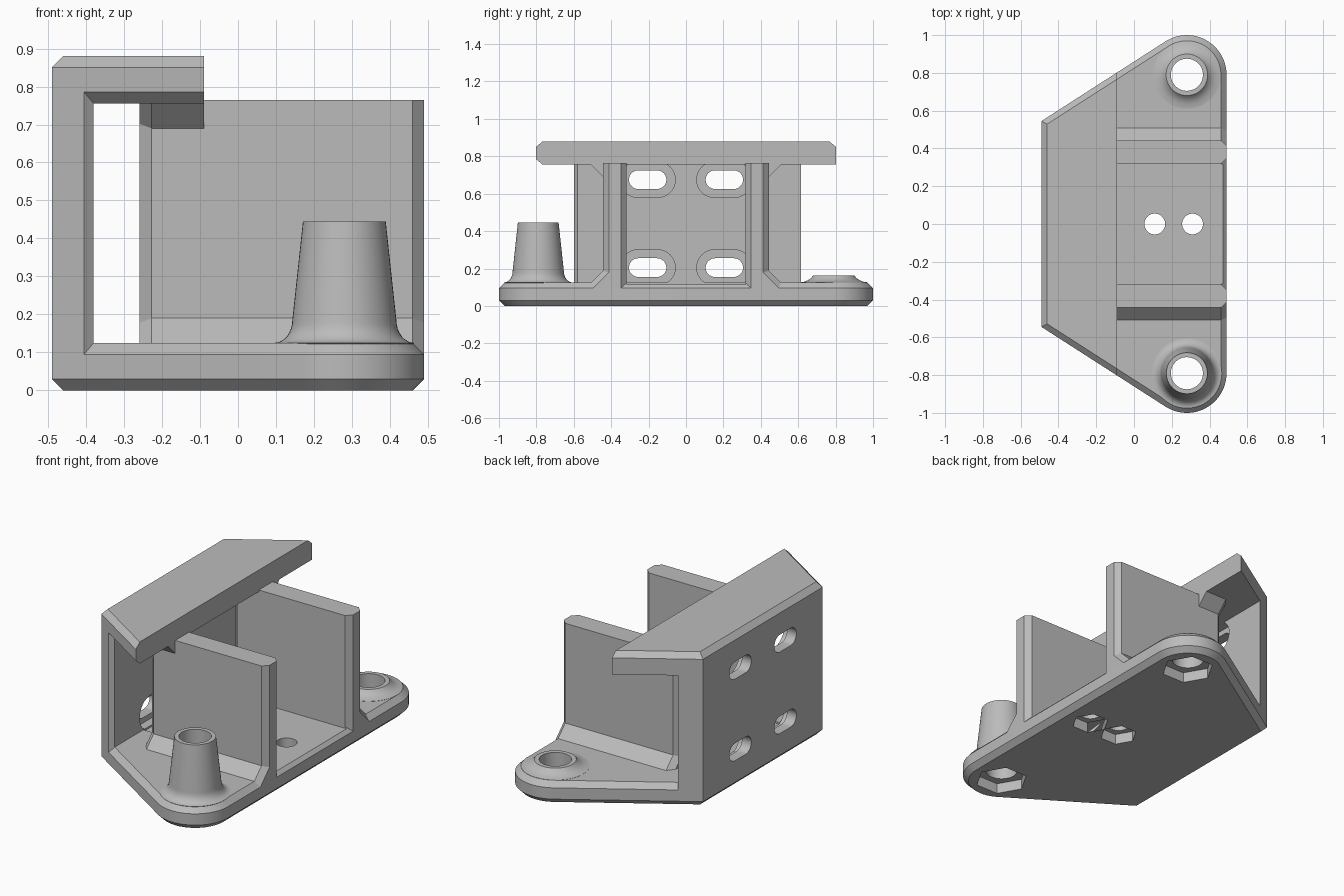
import bpy, bmesh, math
from mathutils import Vector

cube = bpy.data.objects.get("Cube")
if cube:
    bpy.data.objects.remove(cube, do_unlink=True)

GREY = (0.5, 0.5, 0.5, 1)
mat = bpy.data.materials.new("plain grey")
mat.use_nodes = True
mat.diffuse_color = GREY
mat.node_tree.nodes["Principled BSDF"].inputs["Base Color"].default_value = GREY

# Shared dimensions
LEFT, CORNER = -0.49, 0.545
BOSS_X, BOSS_Y, LOBE = 0.28, 0.79, 0.21
CH = 0.03
SLANT = (math.atan2(BOSS_Y - CORNER, BOSS_X - LEFT)
         + math.asin(LOBE / math.hypot(BOSS_Y - CORNER, BOSS_X - LEFT)))


def loft(name, rings, closed=False):
    """Skin a row of equal rings; cap the ends, or join last to first."""
    bm = bmesh.new()
    loops = [[bm.verts.new(p) for p in ring] for ring in rings]
    n = len(loops[0])
    pairs = list(zip(loops, loops[1:]))
    if closed:
        pairs.append((loops[-1], loops[0]))
    else:
        bm.faces.new(loops[0])
        bm.faces.new(loops[-1])
    for a, b in pairs:
        for i in range(n):
            j = (i + 1) % n
            bm.faces.new((a[i], a[j], b[j], b[i]))
    bmesh.ops.recalc_face_normals(bm, faces=bm.faces[:])
    mesh = bpy.data.meshes.new(name)
    bm.to_mesh(mesh)
    bm.free()
    mesh.materials.append(mat)
    ob = bpy.data.objects.new(name, mesh)
    bpy.context.collection.objects.link(ob)
    return ob


def flat(points, z):
    return [(x, y, z) for x, y in points]


def circle(cx, cy, r, z, n=48, turn=0.0):
    return [(cx + r * math.cos(turn + math.tau * i / n),
             cy + r * math.sin(turn + math.tau * i / n), z) for i in range(n)]


def cut(ob, cutters):
    for c in cutters:
        c.hide_render = True
        m = ob.modifiers.new("cut", 'BOOLEAN')
        m.operation, m.solver, m.object = 'DIFFERENCE', 'EXACT', c
        bpy.context.view_layer.objects.active = ob
        bpy.ops.object.modifier_apply(modifier=m.name)
        bpy.data.objects.remove(c, do_unlink=True)


def smooth(ob):
    bpy.ops.object.select_all(action='DESELECT')
    ob.select_set(True)
    bpy.context.view_layer.objects.active = ob
    bpy.ops.object.shade_smooth_by_angle(angle=math.radians(25))


def edge_y(x, inset=0.0):
    """Half width of the slanted outline at x."""
    return CORNER + math.tan(SLANT) * (x - LEFT) - inset / math.cos(SLANT)


def outline(inset):
    steps, end = 24, SLANT + math.pi / 2
    r = LOBE - inset
    back = [(BOSS_X + r * math.cos(end * i / steps),
             BOSS_Y + r * math.sin(end * i / steps)) for i in range(steps + 1)]
    back.append((LEFT + inset, edge_y(LEFT + inset, inset)))
    return back + [(x, -y) for x, y in reversed(back)]


# Base plate with chamfered rims, holes and nut pockets
base = loft("base_plate", [flat(outline(d), z) for d, z in
                           ((CH, 0), (0, CH), (0, 0.095), (CH, 0.125))])
cutters = []
for x, y, r, nut in ((BOSS_X, BOSS_Y, 0.085, 0.142), (BOSS_X, -BOSS_Y, 0.085, 0.142),
                     (0.11, 0, 0.055, 0.1), (0.31, 0, 0.055, 0.1)):
    cutters.append(loft("hole", [circle(x, y, r, z) for z in (-0.1, 0.3)]))
    cutters.append(loft("nut_pocket", [circle(x, y, nut, z, 6) for z in (-0.1, 0.06)]))
floor = [(-0.38, -0.318), (0.6, -0.318), (0.6, 0.318), (-0.38, 0.318)]
cutters.append(loft("floor_recess", [flat(floor, z) for z in (0.115, 0.3)]))
cut(base, cutters)
smooth(base)

# Mounting wall with counterbored slots
wall_plan = [(-0.38, edge_y(-0.38)), (LEFT, CORNER), (LEFT, -CORNER),
             (-0.405, -edge_y(-0.405)), (-0.38, -edge_y(-0.38, CH))]
wall = loft("mounting_wall", [flat(wall_plan, z) for z in (0.095, 0.785)])


def slot(cy, cz, half, r, x0, x1):
    pts = []
    for i in range(34):
        k = i if i < 17 else i - 1
        a = -math.pi / 2 + math.pi * k / 16
        side = 1 if i < 17 else -1
        pts.append((cy + side * (half - r) + r * math.cos(a), cz + r * math.sin(a)))
    return loft("slot", [[(x, y, z) for y, z in pts] for x in (x0, x1)])


cutters = []
for sy in (-0.205, 0.205):
    for sz in (0.205, 0.675):
        cutters.append(slot(sy, sz, 0.1, 0.05, -0.6, -0.3))
        cutters.append(slot(sy, sz, 0.148, 0.095, -0.43, -0.3))
cut(wall, cutters)
smooth(wall)


# Overhanging roof, chamfered above and along the front underside
def roof_ring(left, front, back, z):
    x = LEFT + left
    return flat([(-0.09, edge_y(-0.09, back)), (x, edge_y(x, back)),
                 (x, -edge_y(x, front)), (-0.09, -edge_y(-0.09, front))], z)


loft("roof", [roof_ring(0, CH, 0, 0.755), roof_ring(0, 0, 0, 0.785),
              roof_ring(0, 0, 0, 0.85), roof_ring(CH, CH, CH, 0.88)])

# Partitions with foot fillets, and gussets under the roof
INNER, OUTER, ROOT2 = 0.318, 0.443, math.sqrt(2)


def partition_ring(x, d, s):
    pts = [(INNER + d, 0.09), (OUTER + 0.1 - ROOT2 * d, 0.09),
           (OUTER - d, 0.19 - (ROOT2 - 1) * d), (OUTER - d, 0.765), (INNER + d, 0.765)]
    return [(x, s * y, z) for y, z in pts]


def gusset_ring(x, d, s):
    pts = [(OUTER - 0.05, 0.69 + 0.41 * d), (OUTER - d, 0.69 + 0.41 * d),
           (OUTER + 0.07 - ROOT2 * d, 0.76), (OUTER - 0.05, 0.76)]
    return [(x, s * y, z) for y, z in pts]


for side, s in (("front", -1), ("back", 1)):
    loft(side + "_partition", [partition_ring(x, d, s) for x, d in
                               ((-0.26, CH), (-0.228, 0), (0.46, 0), (0.49, CH))])
    loft(side + "_gusset", [gusset_ring(x, d, s) for x, d in
                            ((-0.26, CH), (-0.228, 0), (-0.09, 0))])


# Hollow screw bosses: tall at the front, low at the back
def boss(name, y, profile):
    rings = [circle(BOSS_X, y, r, z) for r, z in profile]
    smooth(loft(name, rings, closed=True))


flare = [(0.185 - 0.048 * math.sin(t), 0.185 - 0.06 * math.cos(t))
         for t in (math.pi / 2 * i / 8 for i in range(9))]
boss("front_boss", -BOSS_Y, [(0.085, 0.12), (0.18, 0.12)] + flare
     + [(0.109, 0.445), (0.085, 0.445)])
boss("back_boss", BOSS_Y, [(0.085, 0.12), (0.18, 0.12), (0.18, 0.126), (0.155, 0.13),
                           (0.135, 0.139), (0.12, 0.15), (0.11, 0.162), (0.085, 0.162)])
